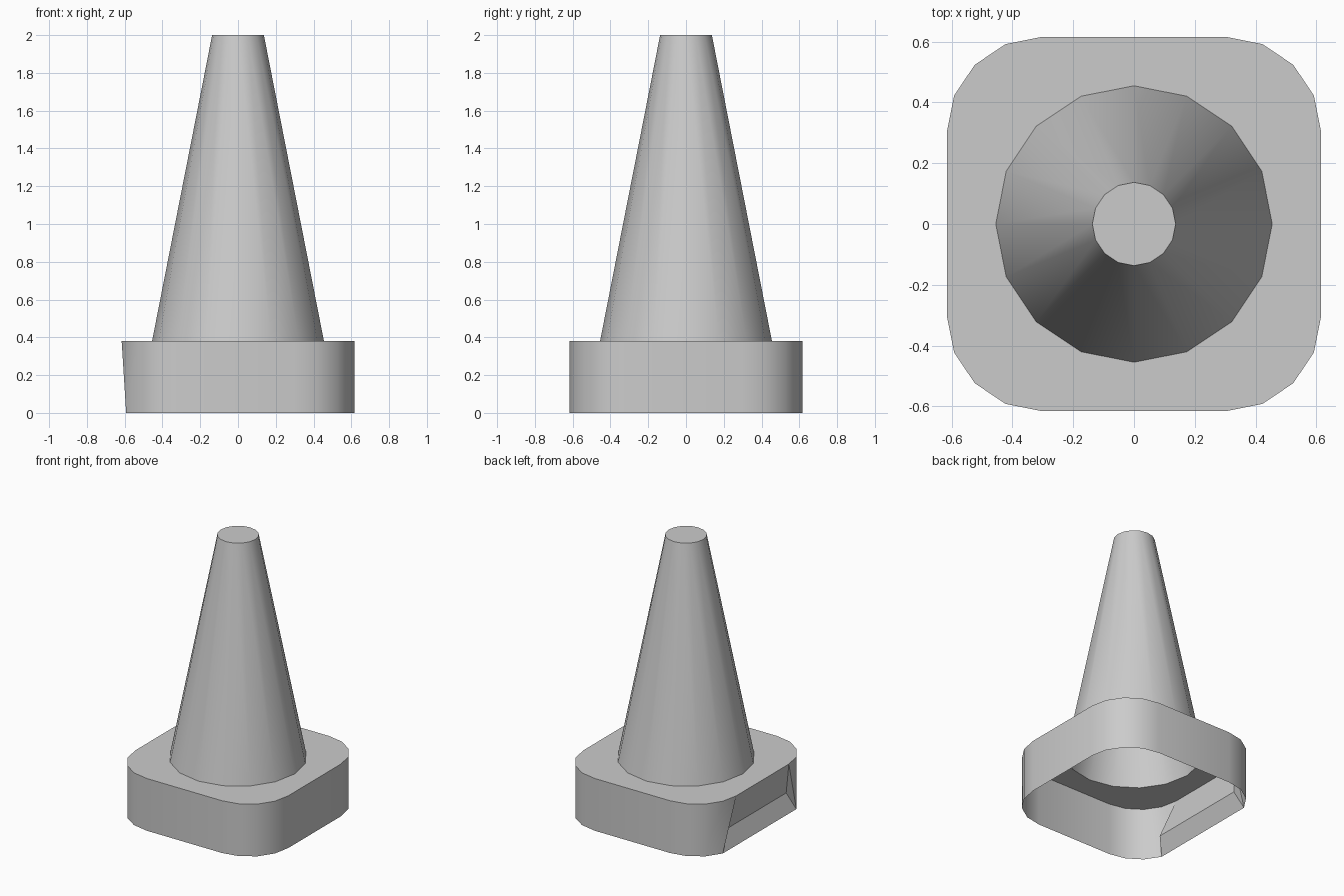
import bpy, bmesh
from math import cos, sin, radians

if "Cube" in bpy.data.objects:
    bpy.data.objects.remove(bpy.data.objects["Cube"])


def finish(bm, name):
    mesh = bpy.data.meshes.new(name)
    bm.to_mesh(mesh)
    bm.free()
    obj = bpy.data.objects.new(name, mesh)
    bpy.context.collection.objects.link(obj)
    bpy.ops.object.select_all(action='DESELECT')
    obj.select_set(True)
    bpy.context.view_layer.objects.active = obj
    bpy.ops.object.shade_smooth_by_angle(angle=radians(30))
    return obj


BASE_H, HEIGHT = 0.38, 2.0
FLAT, CORNER_R = 0.302, 0.314
CONE_R, TIP_R, SIDES = 0.455, 0.137, 16

# Rounded-square outline, counter-clockwise, four segments per corner
outline = []
for q in range(4):
    mid = radians(90 * q + 45)
    cx, cy = FLAT * 2 ** 0.5 * cos(mid), FLAT * 2 ** 0.5 * sin(mid)
    for j in range(5):
        a = radians(90 * q + 22.5 * j)
        outline.append((cx + CORNER_R * cos(a), cy + CORNER_R * sin(a)))

# Hollow base: open underneath, with the left wall pressed in near its foot
bm = bmesh.new()
top = [bm.verts.new((x, y, BASE_H)) for x, y in outline]
low = [bm.verts.new((x, y, 0)) for x, y in outline]
low[9].co = (-0.54, 0.38, 0.12)
low[10].co = (-0.54, -0.38, 0.12)
n = len(outline)
for i in range(n):
    k = (i + 1) % n
    if i == 8:
        bm.faces.new((low[i], top[k], top[i]))
        bm.faces.new((low[i], low[k], top[k]))
    elif i == 10:
        bm.faces.new((low[i], low[k], top[i]))
        bm.faces.new((low[k], top[k], top[i]))
    else:
        bm.faces.new((low[i], low[k], top[k], top[i]))
bm.faces.new((low[8], low[11], low[10], low[9]))

# Flat top of the base with a round hole under the cone
rim = [bm.verts.new((CONE_R * cos(radians(360 / SIDES * i)),
                     CONE_R * sin(radians(360 / SIDES * i)), BASE_H))
       for i in range(SIDES)]
edges = [bm.edges.new((rim[i], rim[(i + 1) % SIDES])) for i in range(SIDES)]
edges += [bm.edges.get((top[i], top[(i + 1) % n])) for i in range(n)]
bmesh.ops.triangle_fill(bm, edges=edges, use_beauty=True, normal=(0, 0, 1))
finish(bm, "base")

# Tapered cone, closed at the tip and open at the bottom
bm = bmesh.new()
bmesh.ops.create_cone(bm, cap_ends=True, segments=SIDES, radius1=CONE_R,
                      radius2=TIP_R, depth=HEIGHT - BASE_H)
bmesh.ops.translate(bm, verts=bm.verts, vec=(0, 0, (HEIGHT + BASE_H) / 2))
bm.normal_update()
bottom = [f for f in bm.faces if f.normal.z < -0.9]
bmesh.ops.delete(bm, geom=bottom, context='FACES_ONLY')
finish(bm, "cone")
